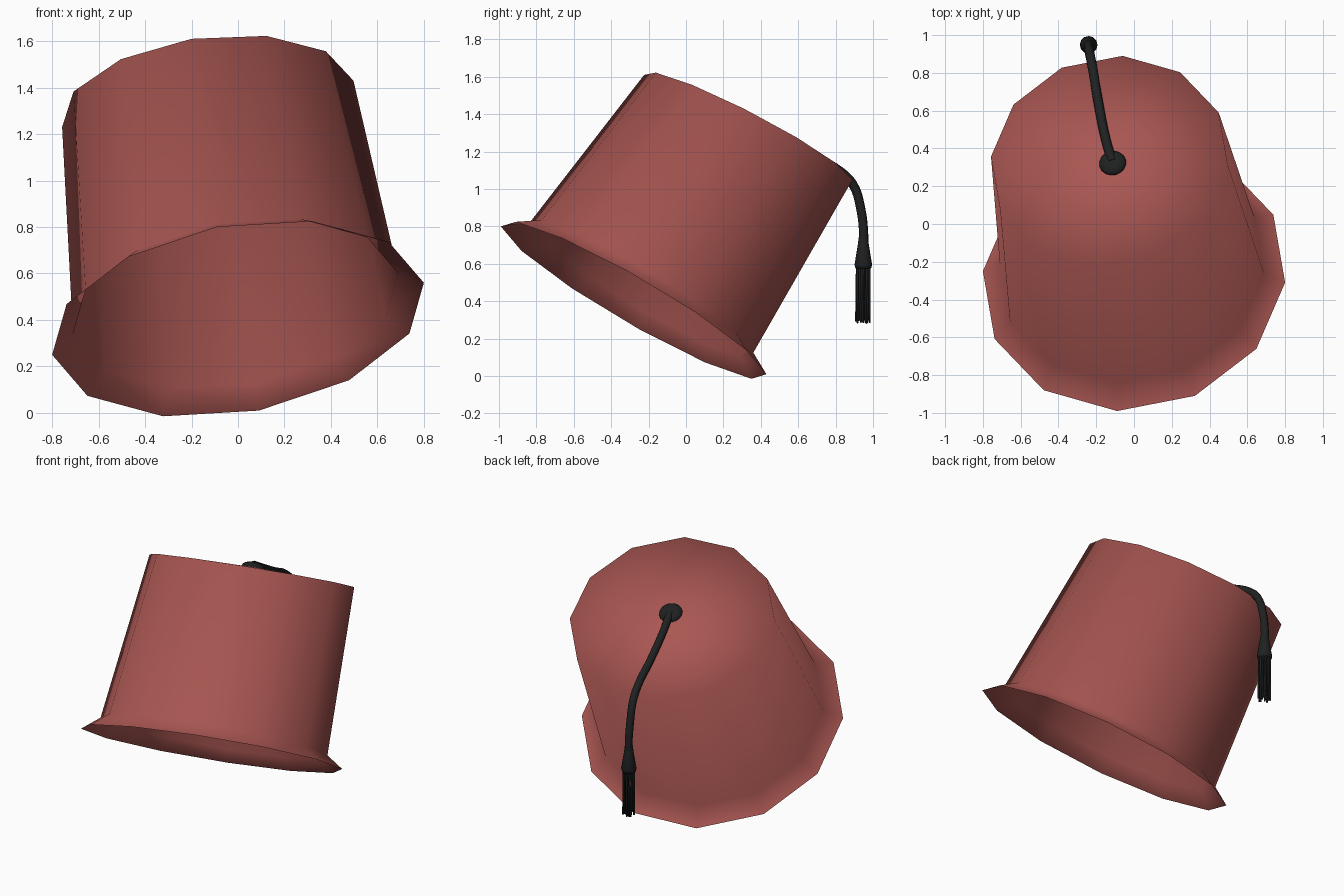
import bpy, bmesh, math, random
from mathutils import Vector

if "Cube" in bpy.data.objects:
    bpy.data.objects.remove(bpy.data.objects["Cube"])

random.seed(4)
SIDES = 12


def material(name, rgb):
    m = bpy.data.materials.new(name)
    m.diffuse_color = (*rgb, 1)
    m.use_nodes = True
    m.node_tree.nodes["Principled BSDF"].inputs["Base Color"].default_value = m.diffuse_color
    return m


RED = material("faded red felt", (0.40, 0.095, 0.085))
BLACK = material("black cord", (0.014, 0.015, 0.015))


def mesh_object(name, bm, mat):
    bmesh.ops.recalc_face_normals(bm, faces=bm.faces[:])
    for f in bm.faces:
        f.smooth = True
    me = bpy.data.meshes.new(name)
    bm.to_mesh(me)
    bm.free()
    me.materials.append(mat)
    ob = bpy.data.objects.new(name, me)
    bpy.context.collection.objects.link(ob)
    return ob


def loft(bm, rings, apex=None):
    """Bridge rings given as (centre, axis_u, axis_v, sides)."""
    loops = []
    for c, u, v, n in rings:
        c, u, v = Vector(c), Vector(u), Vector(v)
        loops.append([bm.verts.new(c + u * math.cos(2 * math.pi * i / n)
                                   + v * math.sin(2 * math.pi * i / n)) for i in range(n)])
    for a, b in zip(loops, loops[1:]):
        for i in range(len(a)):
            j = (i + 1) % len(a)
            bm.faces.new((a[i], a[j], b[j], b[i]))
    if apex is not None:
        tip, a = bm.verts.new(apex), loops[-1]
        for i in range(len(a)):
            bm.faces.new((a[i], a[(i + 1) % len(a)], tip))


# Hat: hollow tilted crown with flared brim, open underneath
bm = bmesh.new()
loft(bm, [
    ((0, -.28, .405), (-.80, .03, -.155), (-.09, -.71, .395), SIDES),      # brim edge
    ((-.01, -.24, .47), (-.70, .025, -.13), (-.08, -.60, .345), SIDES),    # crown base
    ((-.13, .333, 1.33), (-.627, .024, -.10), (-.07, -.557, .28), SIDES),  # top rim
], apex=(-.133, .342, 1.35))
hat = mesh_object("hat", bm, RED)
# Outward normals on the open shell
if hat.data.polygons[-1].normal.z < 0:
    hat.data.flip_normals()

# Button in the middle of the top
axis = Vector((-.123, .458, .88)).normalized()
bm = bmesh.new()
bmesh.ops.create_uvsphere(bm, u_segments=16, v_segments=8, radius=1)
button = mesh_object("button", bm, BLACK)
button.scale = (.072, .072, .036)
button.rotation_euler = axis.to_track_quat('Z', 'Y').to_euler()
button.location = (-.113, .322, 1.36)

# Cord running over the rim and hanging down
path = [(-.115, .33, 1.375), (-.15, .45, 1.305), (-.19, .65, 1.19), (-.22, .83, 1.09),
        (-.233, .895, 1.02), (-.24, .935, .89), (-.24, .95, .76), (-.24, .95, .65)]
cu = bpy.data.curves.new("cord", 'CURVE')
cu.dimensions = '3D'
cu.bevel_depth = .025
cu.bevel_resolution = 2
cu.resolution_u = 5
cu.use_fill_caps = True
sp = cu.splines.new('BEZIER')
sp.bezier_points.add(len(path) - 1)
for bp, p in zip(sp.bezier_points, path):
    bp.co = p
    bp.handle_left_type = bp.handle_right_type = 'AUTO'
cu.materials.append(BLACK)
bpy.context.collection.objects.link(bpy.data.objects.new("cord", cu))

# Tassel head
TX, TY = -.24, .948
bm = bmesh.new()
loft(bm, [((TX, TY, z), (r, 0, 0), (0, r, 0), 12)
          for r, z in ((.022, .76), (.03, .70), (.047, .595), (.042, .575))],
     apex=(TX, TY, .572))
mesh_object("tassel_head", bm, BLACK)

# Tassel strands
bm = bmesh.new()
for k in range(16):
    a = 2 * math.pi * k / 11
    r = .034 if k < 11 else .016
    x, y = TX + r * math.cos(a), TY + r * math.sin(a)
    dx, dy = random.uniform(-.006, .006), random.uniform(-.006, .006)
    z = random.uniform(.28, .30)
    loft(bm, [((x, y, .60), (.007, 0, 0), (0, .007, 0), 6),
              ((x + dx, y + dy, z), (.006, 0, 0), (0, .006, 0), 6)],
         apex=(x + dx, y + dy, z - .002))
mesh_object("tassel_strands", bm, BLACK)
